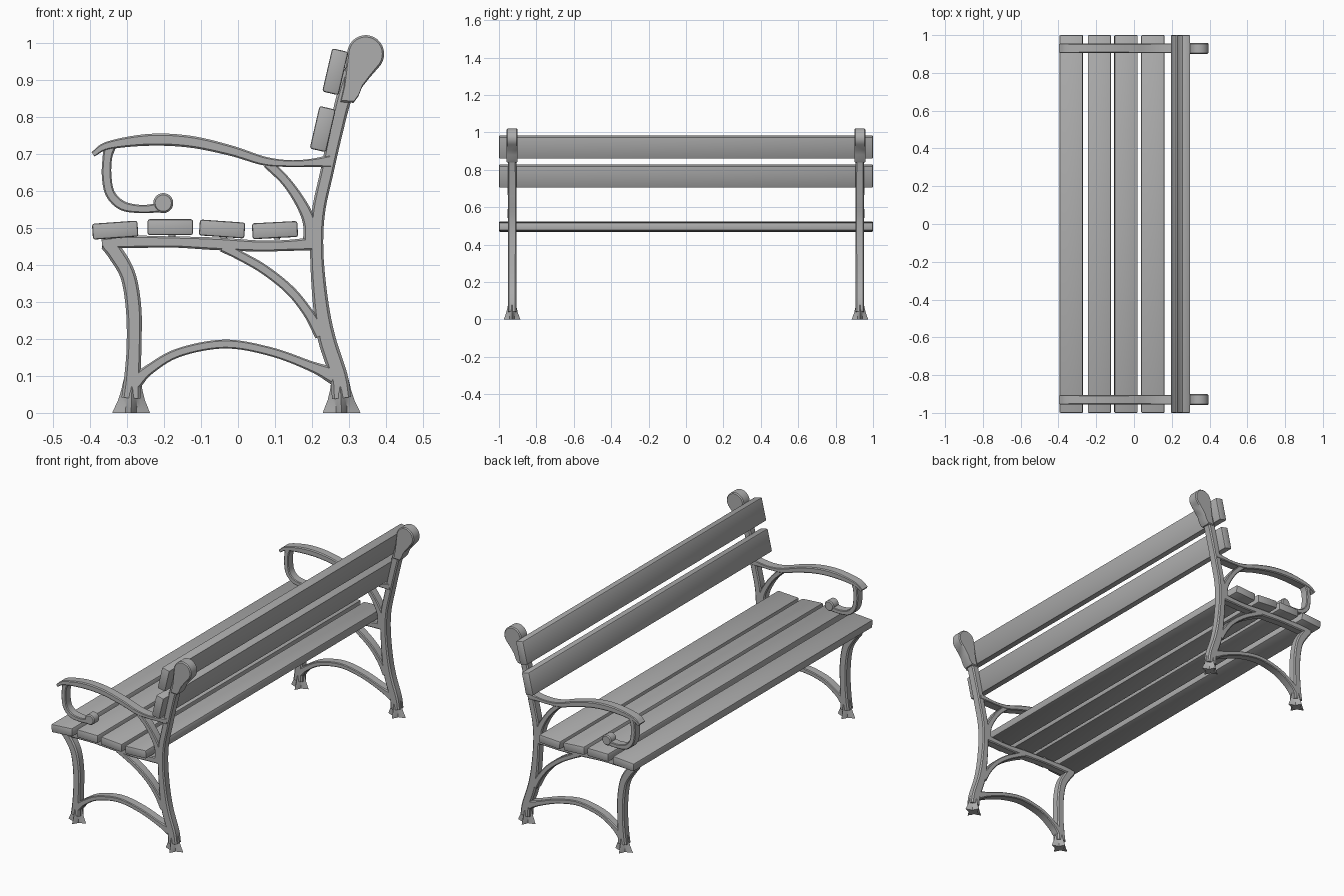
import bpy, bmesh, math
from mathutils import Vector, Matrix

cube = bpy.data.objects.get("Cube")
if cube:
    bpy.data.objects.remove(cube, do_unlink=True)

SIDE = 0.93      # distance of each end frame from the middle
DEPTH = 0.023    # half depth of the cast frame

grey = bpy.data.materials.new("plain grey")
grey.use_nodes = True
colour = (0.42, 0.42, 0.42, 1)
grey.diffuse_color = colour
grey.node_tree.nodes["Principled BSDF"].inputs["Base Color"].default_value = colour


def finish(name, bm, mirror=True, angle=35):
    bmesh.ops.recalc_face_normals(bm, faces=bm.faces)
    mesh = bpy.data.meshes.new(name)
    bm.to_mesh(mesh)
    bm.free()
    mesh.materials.append(grey)
    obj = bpy.data.objects.new(name, mesh)
    bpy.context.collection.objects.link(obj)
    bpy.ops.object.select_all(action='DESELECT')
    obj.select_set(True)
    bpy.context.view_layer.objects.active = obj
    bpy.ops.object.shade_smooth_by_angle(angle=math.radians(angle))
    if mirror:
        mod = obj.modifiers.new("other end", 'MIRROR')
        mod.use_axis = (False, True, False)
    return obj


def spline(points, steps=8):
    """Smooth curve through the points (Catmull-Rom)."""
    p = [Vector(q) for q in points]
    p = [2 * p[0] - p[1]] + p + [2 * p[-1] - p[-2]]
    out = []
    for a, b, c, d in zip(p, p[1:], p[2:], p[3:]):
        for i in range(steps):
            t = i / steps
            out.append(b + (c - a) * t / 2 + (a - b * 2.5 + c * 2 - d / 2) * t * t
                       + (b * 3 - a - c * 3 + d) * t ** 3 / 2)
    return out + [p[-2]]


def loft(bm, rings):
    rows = [[bm.verts.new(co) for co in ring] for ring in rings]
    n = len(rows[0])
    for low, high in zip(rows, rows[1:]):
        for i in range(n):
            j = (i + 1) % n
            bm.faces.new((low[i], low[j], high[j], high[i]))
    bm.faces.new(rows[0])
    bm.faces.new(rows[-1])


def bar(name, points, depth=DEPTH):
    """Chamfered bar along (x, z, half width) points, standing in the end frame."""
    path = spline(points)
    rings = []
    for i, q in enumerate(path):
        run = path[min(i + 1, len(path) - 1)] - path[max(i - 1, 0)]
        side = Vector((-run.y, 0, run.x)).normalized()
        mid, w = Vector((q.x, SIDE, q.y)), q.z
        c = min(w, depth) * 0.3
        shape = [(w, depth - c), (w - c, depth), (c - w, depth), (-w, depth - c),
                 (-w, c - depth), (c - w, -depth), (w - c, -depth), (w, c - depth)]
        rings.append([mid + side * u + Vector((0, v, 0)) for u, v in shape])
    bm = bmesh.new()
    loft(bm, rings)
    return finish(name, bm)


def plate(name, outline, depth, chamfer):
    """Solid plate from an (x, z) outline, standing in the end frame."""
    bm = bmesh.new()
    centre = sum((Vector(p) for p in outline), Vector((0, 0))) / len(outline)
    rings = []
    for y, inset in ((-depth, chamfer), (chamfer - depth, 0),
                     (depth - chamfer, 0), (depth, chamfer)):
        ring = []
        for p in outline:
            q = Vector(p)
            q -= (q - centre).normalized() * inset
            ring.append((q.x, SIDE + y, q.y))
        rings.append(ring)
    loft(bm, rings)
    return finish(name, bm)


def slat(name, x, z, width, thick, tilt):
    bm = bmesh.new()
    bmesh.ops.create_cube(bm, size=1)
    bmesh.ops.scale(bm, vec=(width, 2, thick), verts=bm.verts)
    bmesh.ops.bevel(bm, geom=bm.edges[:], offset=0.006, segments=2,
                    profile=0.5, affect='EDGES')
    turn = Matrix.Rotation(-math.radians(tilt), 4, 'Y')
    bmesh.ops.transform(bm, matrix=Matrix.Translation((x, 0, z)) @ turn, verts=bm.verts)
    return finish(name, bm, mirror=False)


def bolt(name, x, z, tilt):
    bm = bmesh.new()
    bmesh.ops.create_cone(bm, cap_ends=True, segments=12, radius1=0.008,
                          radius2=0.012, depth=0.03)
    turn = Matrix.Rotation(-math.radians(tilt), 4, 'Y')
    bmesh.ops.transform(bm, matrix=Matrix.Translation((x, SIDE - 0.012, z)) @ turn,
                        verts=bm.verts)
    return finish(name, bm)


def foot(name, x, top_x):
    """Four-toed flared foot."""
    bm = bmesh.new()
    rings = []
    for z, toe, notch in ((0, 0.051, 0.021), (0.012, 0.046, 0.021), (0.035, 0.036, 0.021),
                          (0.06, 0.029, 0.021), (0.09, 0.023, 0.02)):
        ring = []
        for i in range(16):
            a = math.tau * i / 16
            k = i % 4
            r = toe if k == 0 else notch * (1.0 if k == 2 else 1.12)
            if k % 2:
                r = notch + (toe - notch) * 0.3
            ring.append((x + (top_x - x) * z / 0.09 + r * math.cos(a),
                         SIDE + 0.87 * r * math.sin(a), z))
        rings.append(ring)
    loft(bm, rings)
    return finish(name, bm, angle=40)


# Legs and back post
bar("front_leg", [(-0.289, 0.04, 0.026), (-0.285, 0.1, 0.022), (-0.281, 0.18, 0.02),
                  (-0.282, 0.28, 0.021), (-0.297, 0.37, 0.021), (-0.33, 0.43, 0.022),
                  (-0.355, 0.458, 0.019)])
bar("back_post", [(0.28, 0.04, 0.026), (0.272, 0.1, 0.024), (0.24, 0.2, 0.024),
                  (0.223, 0.3, 0.021), (0.213, 0.43, 0.018), (0.217, 0.54, 0.018),
                  (0.24, 0.65, 0.018), (0.262, 0.75, 0.019), (0.286, 0.85, 0.021),
                  (0.32, 0.95, 0.024)])
foot("front_foot", -0.289, -0.286)
foot("back_foot", 0.28, 0.276)

# Rounded head of the back post
head = [(0.277, 0.84), (0.286, 0.88)]
for i in range(19):
    a = math.radians(170 - i * 12)
    head.append((0.345 + 0.05 * math.cos(a), 0.97 + 0.051 * math.sin(a)))
head += [(0.355, 0.905), (0.335, 0.88), (0.325, 0.855), (0.312, 0.838)]
plate("post_head", head, 0.029, 0.005)

# Seat rail and braces
bar("seat_rail", [(-0.368, 0.459, 0.012), (-0.3, 0.462, 0.017), (-0.18, 0.462, 0.015),
                  (-0.06, 0.457, 0.017), (0.06, 0.451, 0.015), (0.14, 0.453, 0.015),
                  (0.215, 0.458, 0.019)])
bar("diagonal_brace", [(-0.04, 0.45, 0.016), (0.0, 0.428, 0.013), (0.07, 0.388, 0.013),
                       (0.14, 0.332, 0.013), (0.19, 0.27, 0.014), (0.225, 0.21, 0.018)])
bar("low_stretcher", [(-0.28, 0.08, 0.02), (-0.24, 0.117, 0.014), (-0.16, 0.163, 0.012),
                      (-0.035, 0.186, 0.012), (0.09, 0.165, 0.012), (0.2, 0.125, 0.014),
                      (0.26, 0.1, 0.024)])

# Armrest with its scroll and strut
bar("armrest", [(-0.392, 0.699, 0.007), (-0.35, 0.723, 0.011), (-0.24, 0.738, 0.016),
                (-0.13, 0.733, 0.016), (-0.02, 0.709, 0.014), (0.07, 0.681, 0.012),
                (0.14, 0.674, 0.009), (0.2, 0.676, 0.011), (0.25, 0.68, 0.018)], 0.025)
bar("arm_scroll", [(-0.345, 0.725, 0.017), (-0.353, 0.69, 0.013), (-0.355, 0.64, 0.013),
                   (-0.345, 0.592, 0.013), (-0.312, 0.56, 0.013), (-0.26, 0.551, 0.011),
                   (-0.21, 0.555, 0.013)])
curl = [(-0.202 + 0.027 * math.cos(math.tau * i / 24),
         0.567 + 0.027 * math.sin(math.tau * i / 24)) for i in range(24)]
plate("scroll_end", curl, 0.025, 0.005)
bar("arm_strut", [(0.08, 0.675, 0.014), (0.13, 0.625, 0.013), (0.17, 0.567, 0.015),
                  (0.193, 0.515, 0.018), (0.198, 0.46, 0.022)])

# Seat slats with bolts below
for i, (x, z, tilt) in enumerate([(-0.332, 0.494, 4), (-0.183, 0.502, 0),
                                  (-0.043, 0.497, -4), (0.1, 0.494, 3)]):
    slat(f"seat_slat_{i + 1}", x, z, 0.123, 0.043, tilt)
    bolt(f"seat_bolt_{i + 1}", x + 0.005, 0.483, 0)

# Back slats with bolts behind
for label, x, z, width in (("lower", 0.229, 0.767, 0.118), ("upper", 0.263, 0.922, 0.12)):
    slat(f"{label}_back_slat", x, z, width, 0.045, 77)
    bolt(f"{label}_back_bolt", x + 0.022, z - 0.005, 77)
